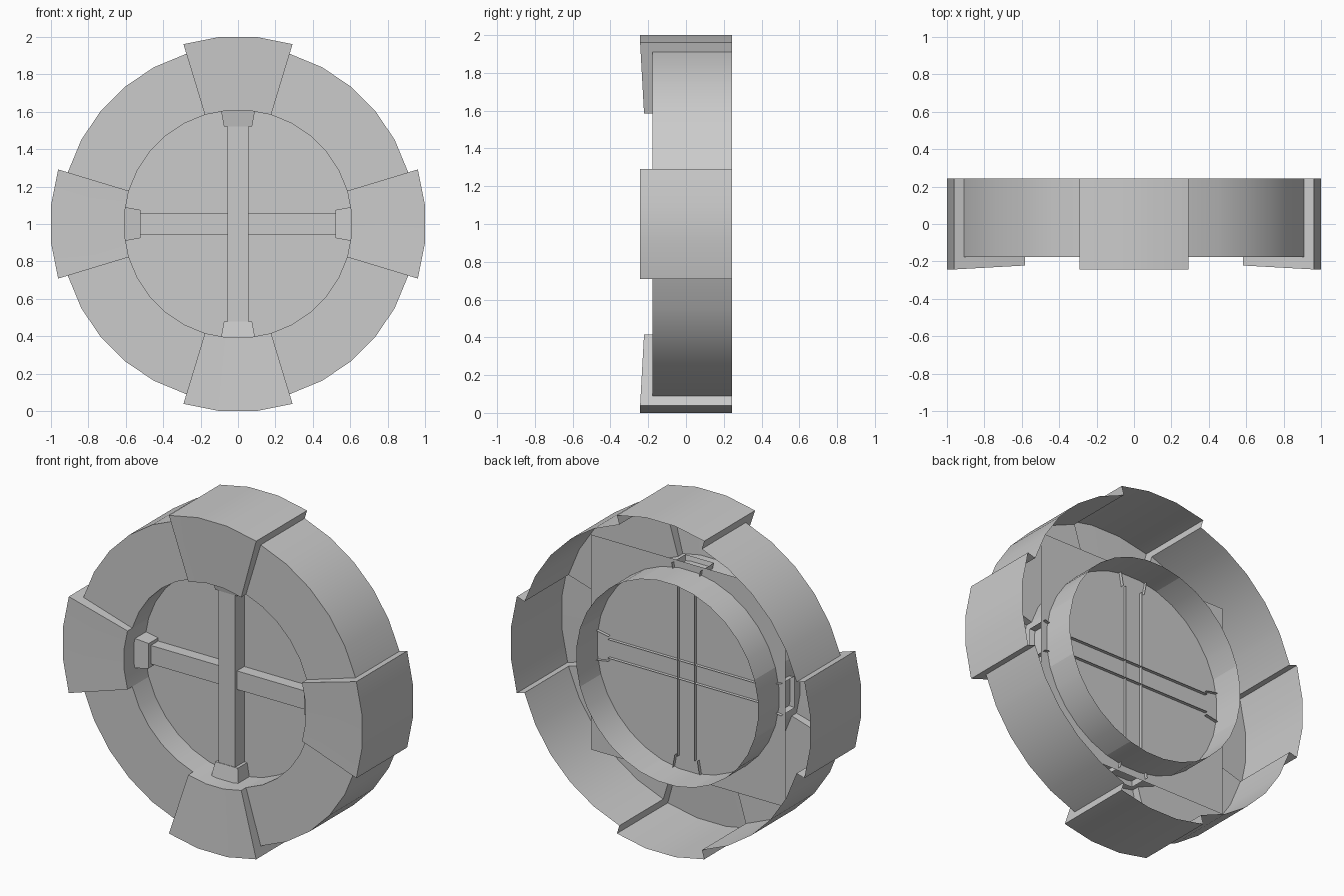
import bpy, bmesh
from math import radians, sin, cos

if "Cube" in bpy.data.objects:
    bpy.data.objects.remove(bpy.data.objects["Cube"])

STEP = 11.25                     # 32-sided circle
BACK, FRONT = 0.243, -0.177
R_KEY, R_RING, R_IN = 1.005, 0.951, 0.61
TUBE_BACK, PANE_Y = 0.18, -0.02


def polar(r, y, deg):
    t = radians(deg)
    return (r * sin(t), y, 1 + r * cos(t))


def turned(x, y, z, deg):
    """Turn a point given relative to the window centre about the y axis."""
    t = radians(deg)
    return (x * cos(t) + z * sin(t), y, 1 - x * sin(t) + z * cos(t))


def make(name, polys, smooth=False):
    bm = bmesh.new()
    for poly in polys:
        bm.faces.new([bm.verts.new(p) for p in poly])
    bmesh.ops.remove_doubles(bm, verts=bm.verts, dist=1e-4)
    me = bpy.data.meshes.new(name)
    bm.to_mesh(me)
    bm.free()
    ob = bpy.data.objects.new(name, me)
    bpy.context.collection.objects.link(ob)
    if smooth:
        bpy.ops.object.select_all(action='DESELECT')
        ob.select_set(True)
        bpy.context.view_layer.objects.active = ob
        bpy.ops.object.shade_smooth_by_angle(angle=radians(30))
    return ob


def sweep(profile, start, count):
    """Open (radius, y) profile swept round part of the circle."""
    polys = []
    for i in range(count):
        a, b = start + i * STEP, start + (i + 1) * STEP
        for p, q in zip(profile, profile[1:]):
            polys.append([polar(*p, a), polar(*q, a), polar(*q, b), polar(*p, b)])
    return polys


ring_profile = [(R_RING, BACK), (R_RING, FRONT), (R_IN, FRONT), (R_IN, TUBE_BACK)]
key_profile = [(R_KEY, BACK), (R_KEY, -0.243), (R_IN, -0.222), (R_IN, TUBE_BACK)]

for k, side in enumerate(("top", "right", "bottom", "left")):
    turn = 90 * k
    # Raised keystone with stepped sides, hollow at the back
    polys = sweep(key_profile, turn - 1.5 * STEP, 3)
    k0, k1, k2 = key_profile[:3]
    r0, r1, r2 = ring_profile[:3]
    for quad in ([k0, k1, r1, r0], [k1, k2, r2, r1]):
        polys.append([polar(*p, turn + 1.5 * STEP) for p in quad])
        polys.append([polar(*p, turn - 1.5 * STEP) for p in reversed(quad)])
    make("keystone_" + side, polys, True)

    # Ring section between keystones
    make("ring_section_" + side, sweep(ring_profile, turn + 1.5 * STEP, 5), True)

    # Tapered bracket holding the bar end, passing through the inner tube
    zi, zo, wi, wo = 0.52, 0.635, 0.075, 0.096
    fi, fo = -0.11, -0.132
    bracket = [
        [(-wi, fi, zi), (wi, fi, zi), (wo, fo, zo), (-wo, fo, zo)],
        [(wi, fi, zi), (wi, 0, zi), (wo, 0, zo), (wo, fo, zo)],
        [(-wo, fo, zo), (-wo, 0, zo), (-wi, 0, zi), (-wi, fi, zi)],
        [(-wi, PANE_Y, zi), (wi, PANE_Y, zi), (wi, fi, zi), (-wi, fi, zi)],
    ]
    make("bracket_" + side, [[turned(*p, turn) for p in f] for f in bracket])

# Crossing bars, open at the back
for name, front, turn in (("vertical_bar", -0.107, 0), ("horizontal_bar", -0.09, 90)):
    w, h = 0.056, 0.525
    section = [(-w, 0), (-w, front), (w, front), (w, 0)]
    faces = [[(*p, -h), (*q, -h), (*q, h), (*p, h)] for p, q in zip(section, section[1:])]
    make(name, [[turned(*p, turn) for p in f] for f in faces])

# Square glass pane behind the bars
s = 0.65
make("pane", [[(-s, PANE_Y, 1 - s), (s, PANE_Y, 1 - s), (s, PANE_Y, 1 + s), (-s, PANE_Y, 1 + s)]])
